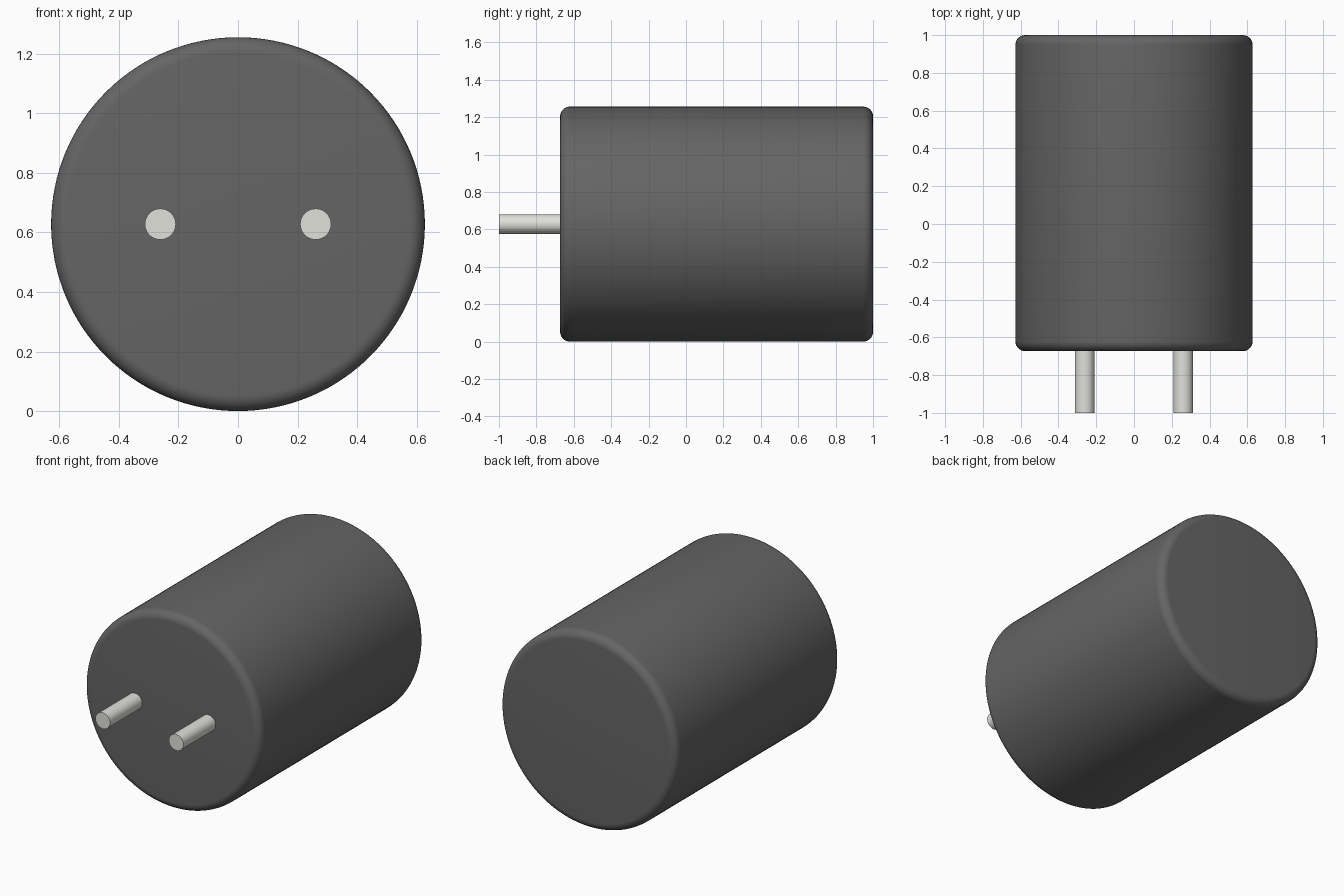
import bpy, math

if "Cube" in bpy.data.objects:
    bpy.data.objects.remove(bpy.data.objects["Cube"])

R = 0.628          # can radius, also the axis height
FRONT, BACK = -0.673, 1.0


def material(name, rgb):
    m = bpy.data.materials.new(name)
    m.diffuse_color = (*rgb, 1)
    m.use_nodes = True
    m.node_tree.nodes["Principled BSDF"].inputs["Base Color"].default_value = m.diffuse_color
    return m


def rod(name, x, radius, y0, y1, sides, mat, bevel=0):
    # Cylinder lying along y, with optionally rounded rims
    bpy.ops.mesh.primitive_cylinder_add(
        vertices=sides, radius=radius, depth=y1 - y0,
        location=(x, (y0 + y1) / 2, R), rotation=(math.pi / 2, 0, 0))
    ob = bpy.context.object
    ob.name = name
    ob.data.materials.append(mat)
    if bevel:
        mod = ob.modifiers.new("rounded_rims", 'BEVEL')
        mod.width = bevel
        mod.segments = 8
        mod.limit_method = 'ANGLE'
        mod.angle_limit = math.radians(40)
        bpy.ops.object.modifier_apply(modifier=mod.name)
    bpy.ops.object.shade_smooth_by_angle(angle=math.radians(30))
    return ob


dark = material("dark_casing", (0.13, 0.13, 0.13))
metal = material("pale_metal", (0.75, 0.75, 0.71))

# Cylindrical casing with rounded rims
rod("casing", 0, R, FRONT, BACK, 128, dark, bevel=0.052)

# Two terminal pins on the front face
for side, x in (("left", -0.261), ("right", 0.261)):
    rod(f"{side}_pin", x, 0.052, -1.0, FRONT + 0.01, 48, metal)
